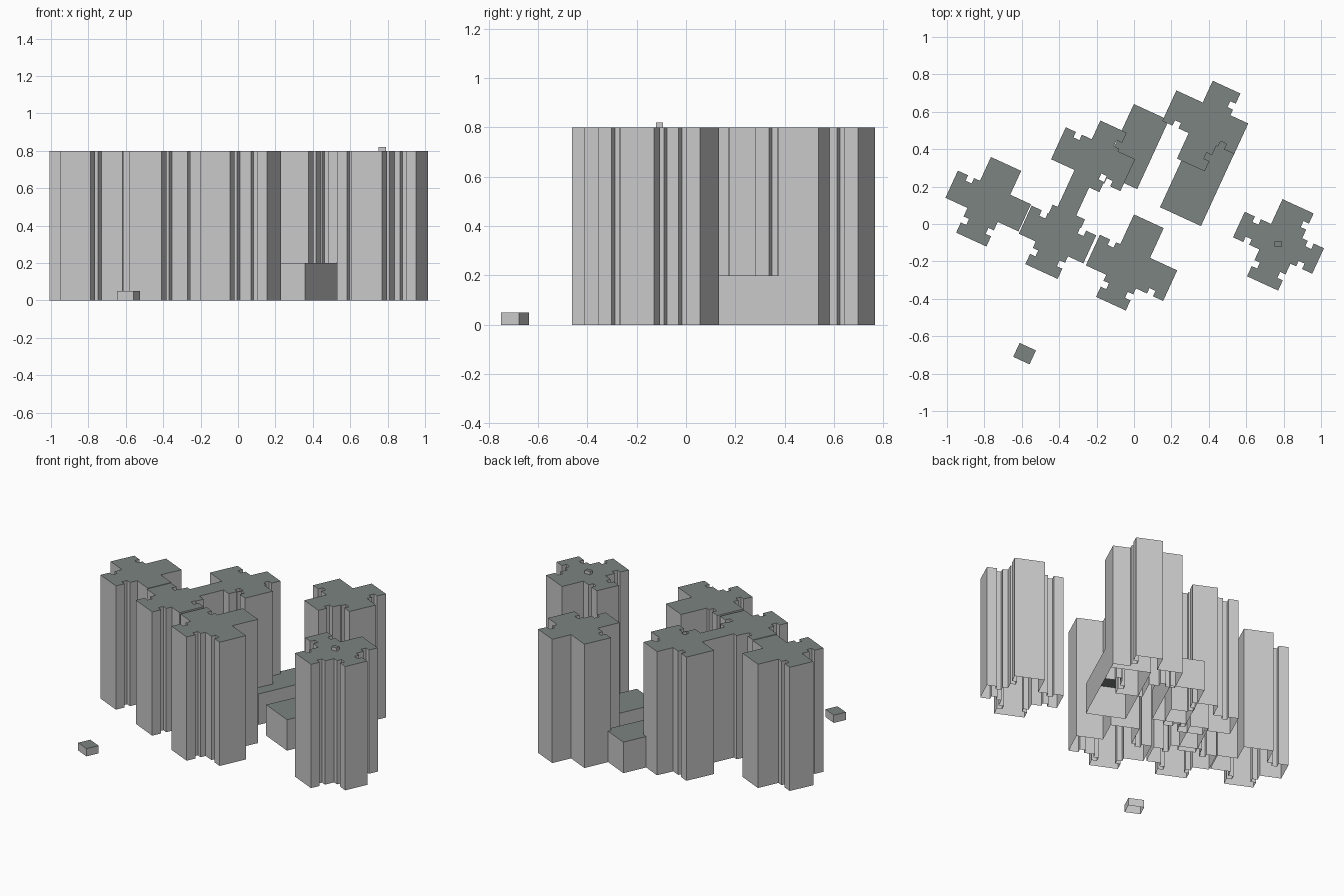
import bpy, bmesh, math
from mathutils import Matrix, Vector

if "Cube" in bpy.data.objects:
    bpy.data.objects.remove(bpy.data.objects["Cube"])

TURN = math.radians(-24.7)
HEIGHT = 0.8


def material(name, color):
    m = bpy.data.materials.new(name)
    m.use_nodes = True
    m.diffuse_color = (*color, 1)
    m.node_tree.nodes["Principled BSDF"].inputs["Base Color"].default_value = (*color, 1)
    return m


WALL = material("light grey wall", (0.6, 0.6, 0.6))
ROOF = material("green grey roof", (0.2, 0.23, 0.215))


def block(name, center, outline, z0, z1, turn=TURN):
    """Extrude a plan outline into walls and a roof, open underneath."""
    bm = bmesh.new()
    low = [bm.verts.new((x, y, z0)) for x, y in outline]
    high = [bm.verts.new((x, y, z1)) for x, y in outline]
    count = len(outline)
    for i in range(count):
        j = (i + 1) % count
        bm.faces.new((low[i], low[j], high[j], high[i]))
    roof = bm.faces.new(high)
    roof.material_index = 1
    mesh = bpy.data.meshes.new(name)
    bm.transform(Matrix.Translation((*center, 0)) @ Matrix.Rotation(turn, 4, 'Z'))
    bm.to_mesh(mesh)
    bm.free()
    mesh.materials.append(WALL)
    mesh.materials.append(ROOF)
    obj = bpy.data.objects.new(name, mesh)
    bpy.context.collection.objects.link(obj)
    return obj


def rect(x0, x1, y0, y1):
    return [(x0, y0), (x1, y0), (x1, y1), (x0, y1)]


def arm(length, right, left, notches, angle):
    """One wing of a cross plan, with optional light slots in its sides."""
    a, b, d = length - 0.095, length - 0.06, 0.032
    pts = []
    if "r" in notches:
        pts += [(a, -right), (a, d - right), (b, d - right), (b, -right)]
    pts += [(length, -right), (length, left)]
    if "l" in notches:
        pts += [(b, left), (b, left - d), (a, left - d), (a, left)]
    rot = Matrix.Rotation(angle, 2)
    return [tuple(rot @ Vector(p)) for p in pts]


def tower(name, center, east, north, west, south, w, e, s, n):
    """Cross-plan tower; w, e bound the north-south wing and s, n the other."""
    sides = [(east, s, n), (north, e, w), (west, n, s), (south, w, e)]
    inner = [(e, n), (-w, n), (-w, -s), (e, -s)]
    outline = []
    for i, ((length, notches), right, left) in enumerate(sides):
        outline += arm(length, right, left, notches, i * math.pi / 2)
        outline.append(inner[i])
    return block(name, center, outline, 0, HEIGHT)


# Row of three joined towers
tower("west_tower", (-0.78, 0.134), (0.22, ""), (0.21, ""), (0.21, "r"),
      (0.235, "lr"), 0.08, 0.098, 0.09, 0.07)
tower("middle_tower", (-0.403, -0.043), (0.19, "l"), (0.12, ""), (0.19, "r"),
      (0.23, "lr"), 0.09, 0.1, 0.097, 0.068)
tower("south_tower", (-0.034, -0.214), (0.255, "r"), (0.255, ""), (0.20, "r"),
      (0.23, "lr"), 0.08, 0.095, 0.1, 0.08)

# Towers behind and the free-standing one
tower("north_tower", (-0.182, 0.345), (0.17, "r"), (0.19, "r"), (0.238, "r"),
      (0.16, "l"), 0.085, 0.07, 0.108, 0.08)
tower("north_east_tower", (0.401, 0.524), (0.185, "r"), (0.228, "r"), (0.238, "l"),
      (0.23, "l"), 0.083, 0.08, 0.08, 0.1)
tower("east_tower", (0.775, -0.107), (0.228, "lr"), (0.226, "r"), (0.238, "lr"),
      (0.228, "lr"), 0.083, 0.1, 0.07, 0.08)

# Wing that ties the north tower to the row
block("link_wing", (-0.182, 0.345), rect(-0.1, 0.01, -0.37, -0.08), 0, HEIGHT)

# Low podiums between the towers
block("north_podium", (0.008, 0.414), rect(-0.103, 0.103, -0.203, 0.203), 0, 0.2)
block("east_podium", (0.358, -0.011), rect(-0.241, 0, 0, 0.56), 0, 0.2)

# Small outbuilding and rooftop hut
block("outbuilding", (-0.585, -0.693), rect(-0.048, 0.048, -0.041, 0.041), 0, 0.05)
block("roof_hut", (0.771, -0.107), rect(-0.019, 0.019, -0.014, 0.014), HEIGHT, 0.82, 0)
